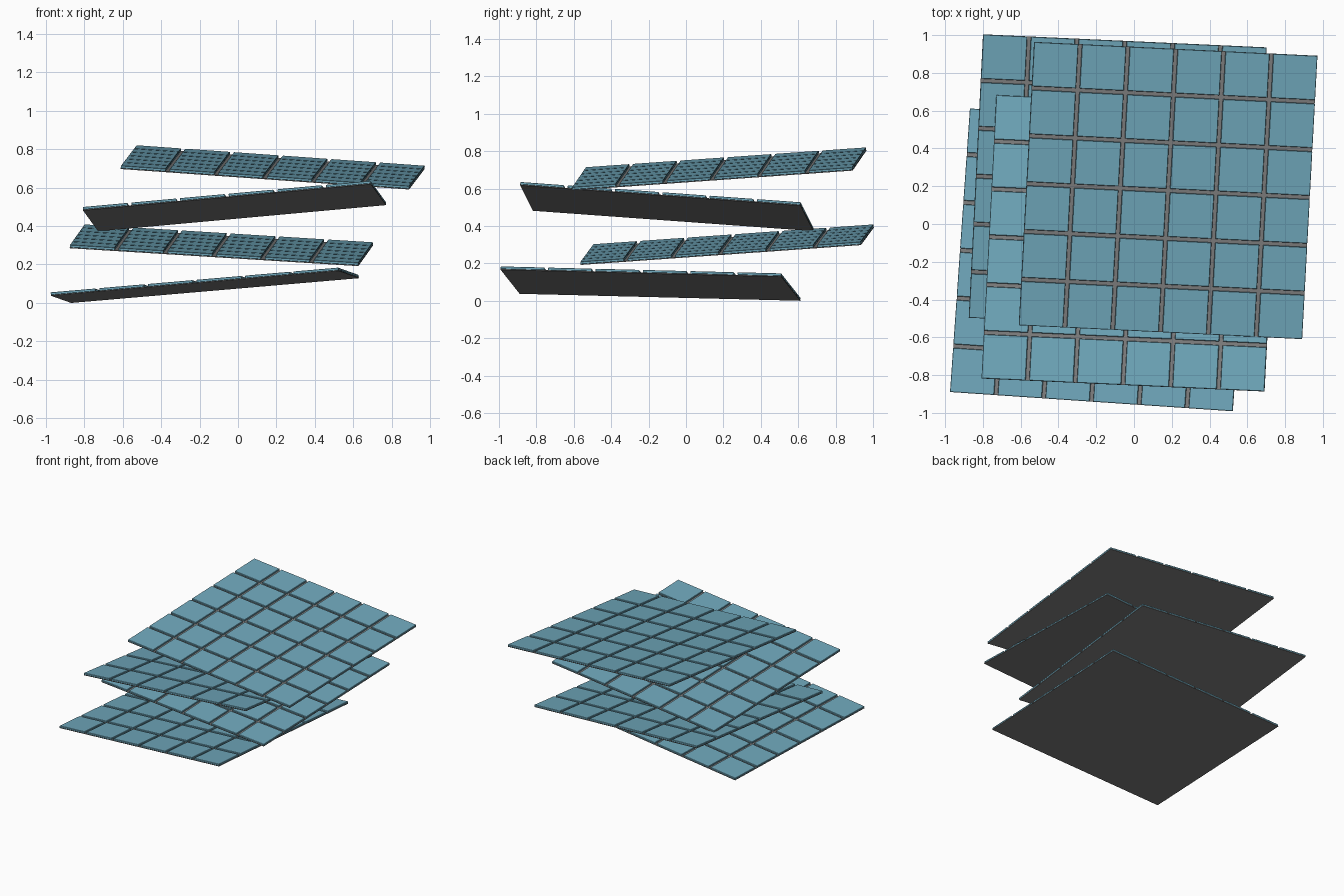
import bpy
import bmesh
from mathutils import Matrix, Vector

cube = bpy.data.objects.get("Cube")
if cube:
    bpy.data.objects.remove(cube, do_unlink=True)

SIZE = 1.505      # side of a square panel
COUNT = 6         # tiles along each side
GAP = 0.02        # joint between tiles
BASE = 0.004      # backing sheet thickness
TILE = 0.014      # tile thickness


def make_material(name, rgb):
    mat = bpy.data.materials.new(name)
    mat.use_nodes = True
    mat.diffuse_color = (*rgb, 1)
    mat.node_tree.nodes["Principled BSDF"].inputs["Base Color"].default_value = (*rgb, 1)
    return mat


blue = make_material("tile blue", (0.16, 0.39, 0.50))
grey = make_material("backing grey", (0.21, 0.21, 0.21))


def add_box(bm, centre, size):
    matrix = Matrix.Translation(centre) @ Matrix.Diagonal((*size, 1))
    bmesh.ops.create_cube(bm, size=1, matrix=matrix)


def make_object(name, bm, mat, matrix):
    mesh = bpy.data.meshes.new(name)
    bm.to_mesh(mesh)
    bm.free()
    mesh.materials.append(mat)
    obj = bpy.data.objects.new(name, mesh)
    obj.matrix_world = matrix
    bpy.context.collection.objects.link(obj)
    return obj


def panel_matrix(centre, turn, slope_x, slope_y):
    """Frame of a tilted panel, from its turn in plan and its two slopes."""
    side = Vector((1, -turn, slope_x)).normalized()
    back = Vector((turn, 1, slope_y))
    up = side.cross(back).normalized()
    back = up.cross(side)
    frame = Matrix((side, back, up)).transposed().to_4x4()
    return Matrix.Translation(centre) @ frame


def make_panel(name, centre, turn, slope_x, slope_y):
    matrix = panel_matrix(centre, turn, slope_x, slope_y)
    # Thin backing sheet
    bm = bmesh.new()
    add_box(bm, (0, 0, BASE / 2), (SIZE, SIZE, BASE))
    make_object(name + "_backing", bm, grey, matrix)
    # Grid of square tiles
    bm = bmesh.new()
    width = (SIZE - GAP * (COUNT - 1)) / COUNT
    steps = [(i - (COUNT - 1) / 2) * (width + GAP) for i in range(COUNT)]
    for x in steps:
        for y in steps:
            add_box(bm, (x, y, BASE + TILE / 2), (width, width, TILE))
    tiles = make_object(name + "_tiles", bm, blue, matrix)
    # Slightly softened tile edges
    bevel = tiles.modifiers.new("edge", "BEVEL")
    bevel.width = 0.002
    bevel.segments = 1


# Stack of loosely laid panels, bottom to top
make_panel("bottom_panel", (-0.172, -0.19, 0.083), 0.068, 0.086, -0.025)
make_panel("lower_panel", (-0.087, 0.22, 0.291), 0.046, -0.062, 0.071)
make_panel("upper_panel", (-0.018, -0.103, 0.495), 0.046, 0.091, -0.073)
make_panel("top_panel", (0.18, 0.178, 0.696), 0.049, -0.071, 0.071)
